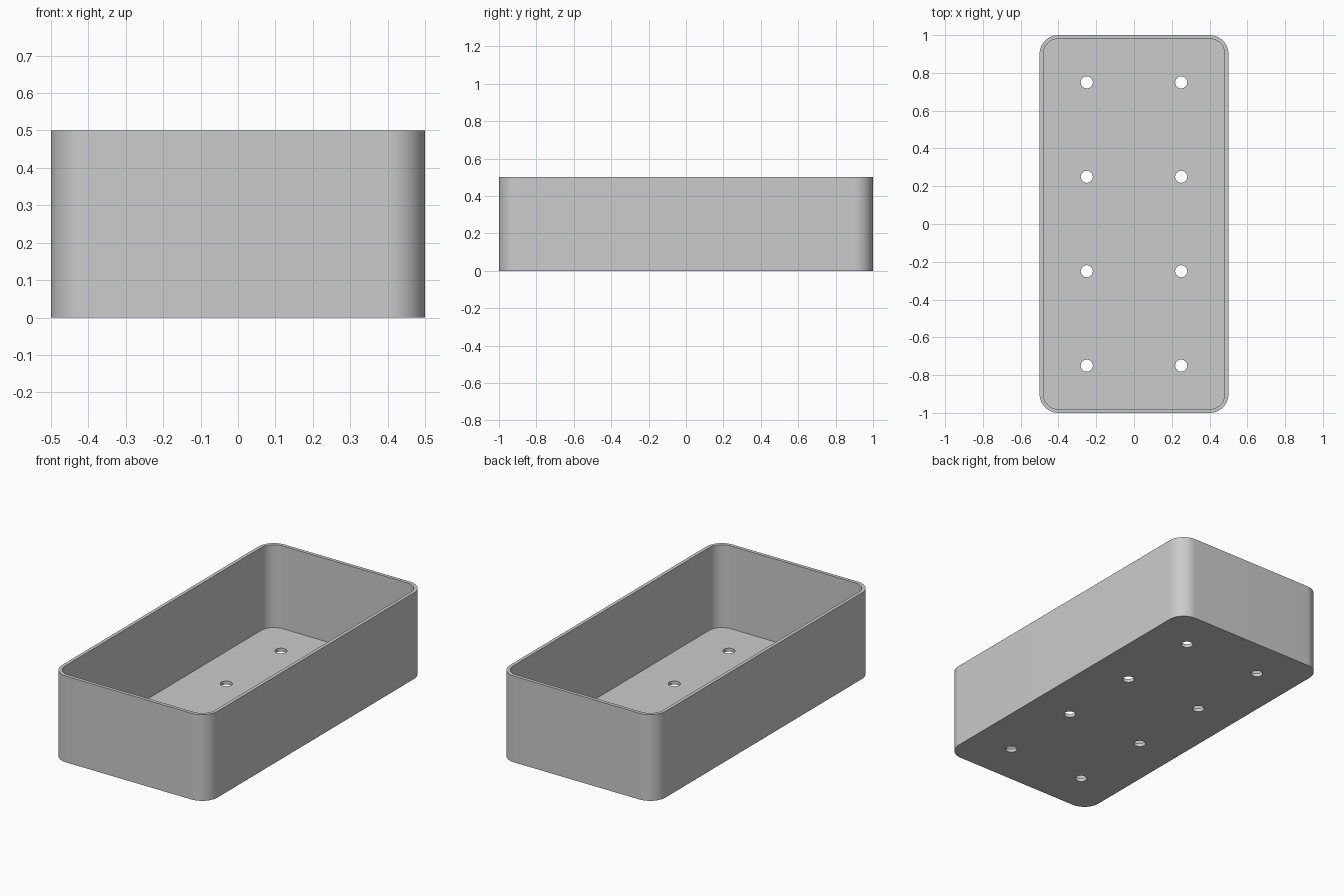
import bpy, bmesh, math

LENGTH, WIDTH, HEIGHT = 2.0, 1.0, 0.5
WALL, CORNER, HOLE = 0.02, 0.1, 0.032

if "Cube" in bpy.data.objects:
    bpy.data.objects.remove(bpy.data.objects["Cube"])

# Single grey material
grey = bpy.data.materials.new("grey plastic")
grey.use_nodes = True
colour = (0.6, 0.6, 0.6, 1)
grey.diffuse_color = colour
grey.node_tree.nodes["Principled BSDF"].inputs["Base Color"].default_value = colour


def rounded_outline(inset, steps=16):
    """Rounded rectangle, shrunk on all sides by inset."""
    radius = CORNER - inset
    points = []
    for quarter, (sx, sy) in enumerate([(1, 1), (-1, 1), (-1, -1), (1, -1)]):
        for i in range(steps + 1):
            a = (quarter + i / steps) * math.pi / 2
            points.append((sx * (WIDTH / 2 - CORNER) + radius * math.cos(a),
                           sy * (LENGTH / 2 - CORNER) + radius * math.sin(a)))
    return points


# Tray shell: outer wall, rim, inner wall and floor
bm = bmesh.new()
loops = [[bm.verts.new((x, y, z)) for x, y in rounded_outline(inset)]
         for inset, z in [(0, 0), (0, HEIGHT), (WALL, HEIGHT), (WALL, WALL)]]
for low, high in zip(loops, loops[1:]):
    for i in range(len(low)):
        j = (i + 1) % len(low)
        bm.faces.new((low[i], low[j], high[j], high[i]))
bm.faces.new(reversed(loops[0]))
bm.faces.new(loops[-1])
bmesh.ops.recalc_face_normals(bm, faces=bm.faces)
mesh = bpy.data.meshes.new("tray")
bm.to_mesh(mesh)
bm.free()
mesh.materials.append(grey)
tray = bpy.data.objects.new("tray", mesh)
bpy.context.collection.objects.link(tray)

# Drainage holes: two columns of four
bm = bmesh.new()
for x in (-0.25, 0.25):
    for row in range(4):
        made = bmesh.ops.create_cone(bm, cap_ends=True, segments=32, radius1=HOLE,
                                     radius2=HOLE, depth=WALL * 6)
        bmesh.ops.translate(bm, verts=made["verts"], vec=(x, row * 0.5 - 0.75, 0))
mesh = bpy.data.meshes.new("hole_cutter")
bm.to_mesh(mesh)
bm.free()
mesh.materials.append(grey)
cutter = bpy.data.objects.new("hole_cutter", mesh)
cutter.hide_render = True
bpy.context.collection.objects.link(cutter)

cut = tray.modifiers.new("drainage holes", "BOOLEAN")
cut.operation = "DIFFERENCE"
cut.solver = "EXACT"
cut.object = cutter
bpy.ops.object.select_all(action="DESELECT")
tray.select_set(True)
bpy.context.view_layer.objects.active = tray
bpy.ops.object.modifier_apply(modifier=cut.name)
bpy.data.objects.remove(cutter)
bpy.ops.object.shade_smooth_by_angle(angle=math.radians(30))
